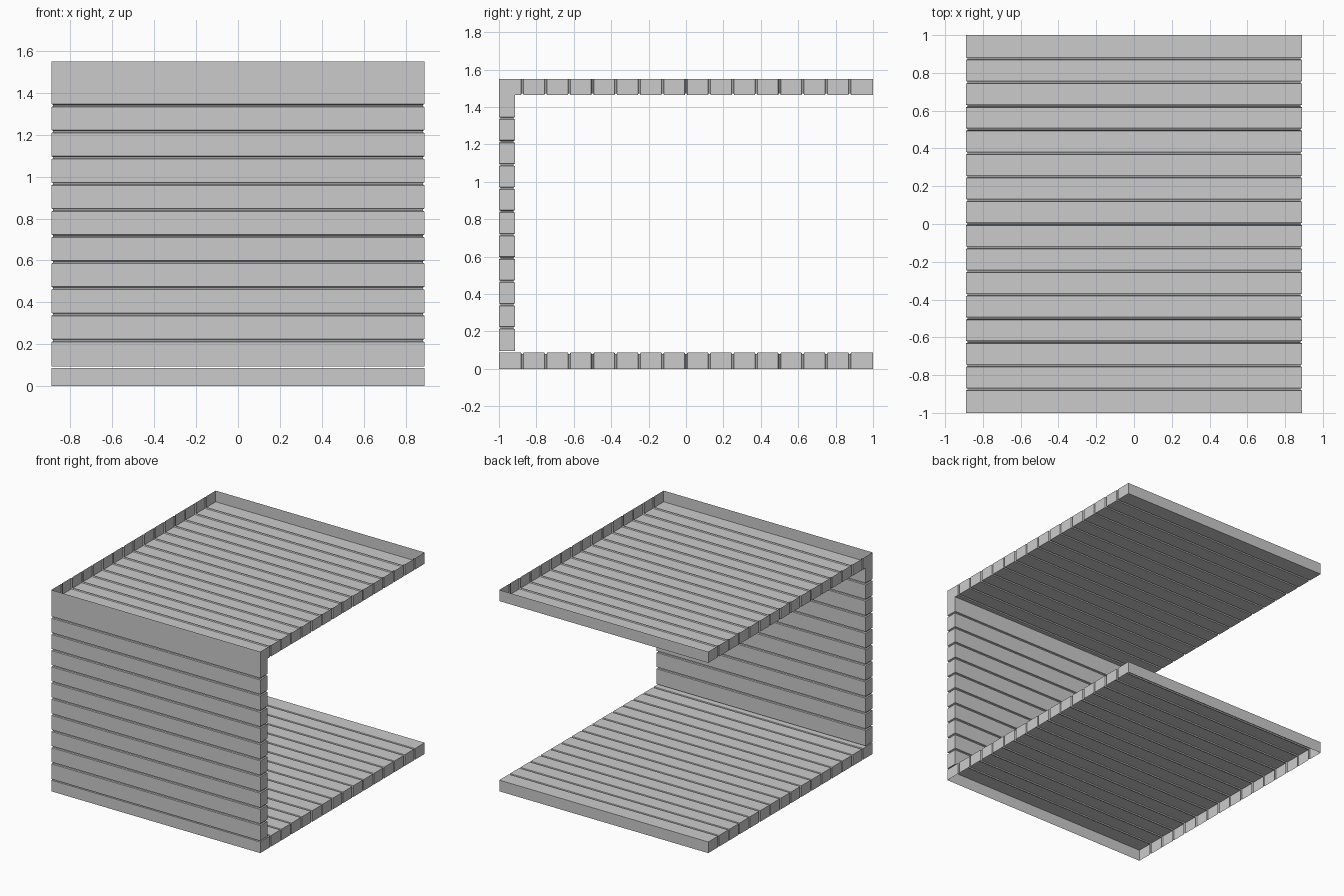
import bpy, bmesh

if "Cube" in bpy.data.objects:
    bpy.data.objects.remove(bpy.data.objects["Cube"])

W = 0.89        # half width
T = 0.086       # panel thickness
H = 1.55        # total height
G, B, D = 0.007, 0.0035, 0.008   # groove half width, floor half width, depth


def stations(a, b, n):
    """Positions along a panel with groove depth at each plank joint."""
    out = [(a, 0.0)]
    for i in range(1, n):
        c = a + (b - a) * i / n
        out += [(c - G, 0.0), (c - B, D), (c + B, D), (c + G, 0.0)]
    return out + [(b, 0.0)]


def panel(name, rows, section, closed):
    """Loft a cross-section through the stations and cap both ends."""
    bm = bmesh.new()
    rings = [[bm.verts.new(p) for p in section(s, d)] for s, d in rows]
    n = len(rings[0])
    for r0, r1 in zip(rings, rings[1:]):
        for i in range(n if closed else n - 1):
            j = (i + 1) % n
            bm.faces.new((r0[i], r0[j], r1[j], r1[i]))
    bm.faces.new(rings[0])
    bm.faces.new(rings[-1])
    bmesh.ops.recalc_face_normals(bm, faces=bm.faces)
    # open trays: make sure the large faces point into the room
    if not closed:
        f = max((f for f in bm.faces if abs(f.normal.z) > 0.9), key=lambda f: f.calc_area())
        if f.normal.z * (H / 2 - f.calc_center_median().z) < 0:
            bmesh.ops.reverse_faces(bm, faces=bm.faces)
    me = bpy.data.meshes.new(name)
    bm.to_mesh(me)
    bm.free()
    ob = bpy.data.objects.new(name, me)
    bpy.context.collection.objects.link(ob)
    return ob


def tray(z_open, z_face):
    k = 1 if z_face > z_open else -1
    return lambda y, d: [(-W + d, y, z_open), (-W + d, y, z_face - k * d),
                         (W - d, y, z_face - k * d), (W - d, y, z_open)]


def wall(z, d):
    y0, y1 = -1 + d, -1 + T - d
    return [(-W + d, y0, z), (W - d, y0, z), (W - d, y1, z), (-W + d, y1, z)]


# floor is open underneath, roof is open on top
rows = stations(-1, 1, 16)
panel("plank_floor", rows, tray(0, T), False)
panel("plank_roof", rows, tray(H, H - T), False)
# front wall of horizontal planks
panel("plank_wall", stations(0.094, H - T, 11), wall, True)
